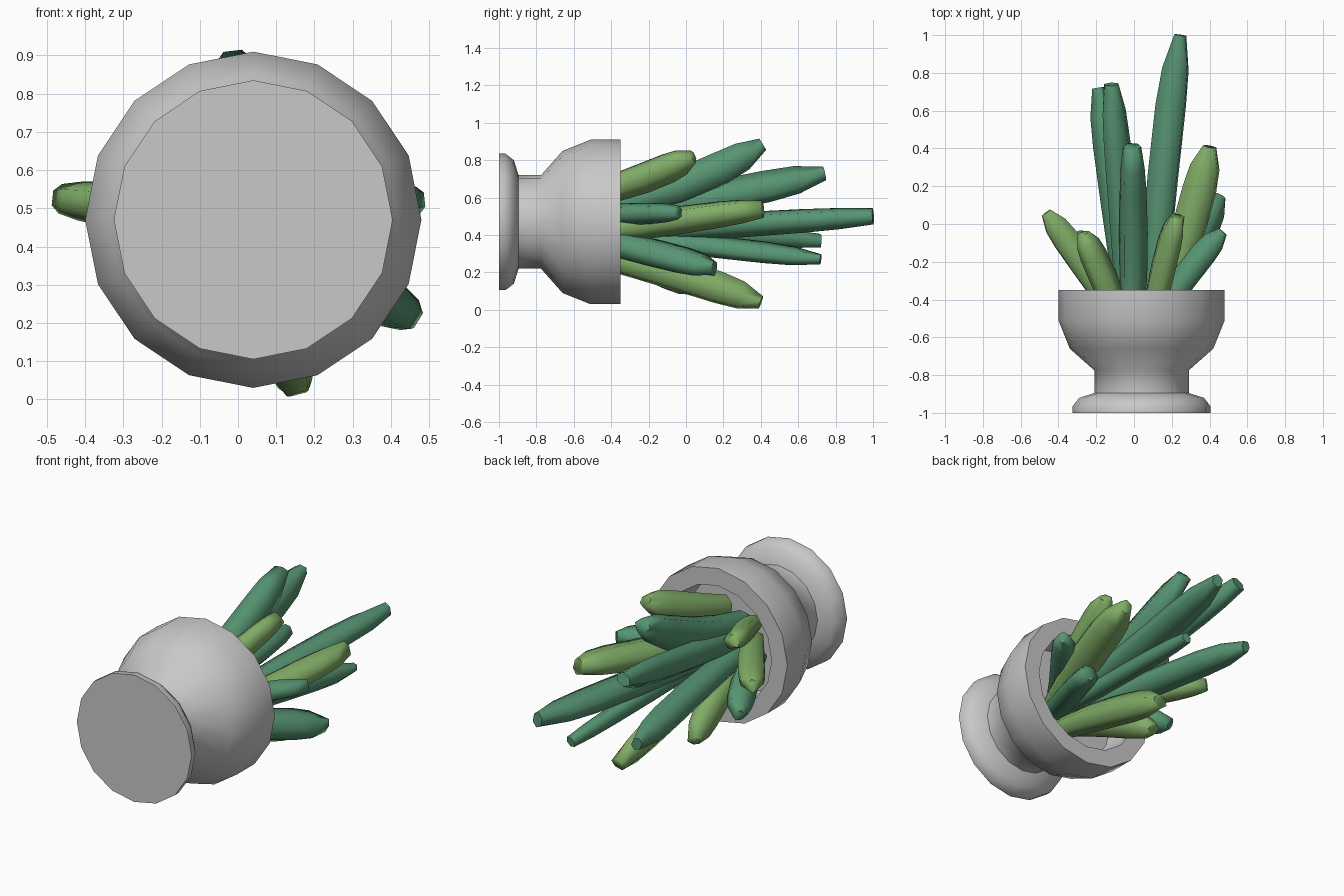
import bpy, bmesh, math
from mathutils import Vector

cube = bpy.data.objects.get("Cube")
if cube:
    bpy.data.objects.remove(cube)

AXIS_X, AXIS_Z = 0.04, 0.47      # centre line of the lying pot, along y
ROOT_Y = -0.5


def material(name, rgb):
    mat = bpy.data.materials.new(name)
    mat.use_nodes = True
    colour = (*rgb, 1)
    mat.diffuse_color = colour
    mat.node_tree.nodes["Principled BSDF"].inputs["Base Color"].default_value = colour
    return mat


grey = material("pot grey", (0.58, 0.58, 0.58))
dark = material("dark green", (0.095, 0.30, 0.17))
light = material("light green", (0.22, 0.42, 0.135))


def skin(name, rings, mat, angle):
    """Join rings of points into a closed, smooth shaded skin."""
    bm = bmesh.new()
    loops = [[bm.verts.new(p) for p in ring] for ring in rings]
    n = len(loops[0])
    for a, b in zip(loops, loops[1:]):
        for i in range(n):
            j = (i + 1) % n
            bm.faces.new((a[i], a[j], b[j], b[i]))
    bm.faces.new(loops[0])
    bm.faces.new(loops[-1])
    bmesh.ops.recalc_face_normals(bm, faces=bm.faces)
    mesh = bpy.data.meshes.new(name)
    bm.to_mesh(mesh)
    bm.free()
    mesh.materials.append(mat)
    obj = bpy.data.objects.new(name, mesh)
    bpy.context.collection.objects.link(obj)
    bpy.ops.object.select_all(action="DESELECT")
    obj.select_set(True)
    bpy.context.view_layer.objects.active = obj
    bpy.ops.object.shade_smooth_by_angle(angle=math.radians(angle))


def circle(radius, y, sides=16):
    turns = [math.tau * i / sides for i in range(sides)]
    return [Vector((AXIS_X + radius * math.sin(a), y, AXIS_Z + radius * math.cos(a)))
            for a in turns]


# Pot: foot, neck, bowl, rim and hollow inside
profile = [(0.365, -1), (0.365, -0.965), (0.33, -0.92), (0.25, -0.895),
           (0.25, -0.775), (0.38, -0.66), (0.44, -0.51), (0.44, -0.35),
           (0.34, -0.35), (0.33, -0.55)]
skin("pot", [circle(r, y) for r, y in profile], grey, 50)

# Leaf sections: position along the leaf, relative width and thickness
SECTIONS = [(0, 0.8, 1), (0.25, 1, 1.2), (0.5, 1.02, 1.32),
            (0.75, 0.95, 1.32), (0.88, 0.85, 1.15), (1, 0.65, 0.5)]


def leaf(name, tip, root, width, bow, mat):
    """Blunt six-sided leaf that runs from the pot and bends outwards."""
    start = Vector((root[0], ROOT_Y, root[1]))
    end = Vector(tip)
    out = Vector((end.x - AXIS_X, 0, end.z - AXIS_Z)).normalized()
    bend = (start + end) / 2 - out * bow * 2
    rings = []
    for t, wide, thick in SECTIONS:
        s = 1 - t
        centre = start * s * s + bend * 2 * s * t + end * t * t
        along = ((bend - start) * s + (end - bend) * t).normalized()
        side = along.cross(out).normalized() * width * wide / 2
        up = side.cross(along).normalized() * width * thick / 2
        rings.append([centre + side * math.cos(a) + up * math.sin(a)
                      for a in (math.tau * i / 6 for i in range(6))])
    skin(name, rings, mat, 75)


# Leaves: tip, root (x, z), width, bow
dark_leaves = [
    ((0.245, 1.0, 0.50), (0.10, 0.41), 0.135, 0.02),
    ((-0.12, 0.74, 0.73), (-0.03, 0.50), 0.14, 0.02),
    ((-0.19, 0.72, 0.37), (-0.03, 0.42), 0.12, 0.01),
    ((0.23, 0.72, 0.27), (0.10, 0.40), 0.10, 0.01),
    ((-0.01, 0.41, 0.885), (-0.01, 0.55), 0.15, 0.06),
    ((0.45, 0.15, 0.22), (0.15, 0.38), 0.14, 0.01),
    ((0.47, -0.04, 0.52), (0.13, 0.51), 0.115, 0.02),
    ((-0.30, -0.05, 0.27), (-0.10, 0.40), 0.12, 0.02),
]
light_leaves = [
    ((0.40, 0.41, 0.54), (0.14, 0.41), 0.15, -0.015),
    ((0.23, 0.04, 0.82), (0.10, 0.62), 0.13, 0.02),
    ((0.15, 0.40, 0.04), (0.08, 0.30), 0.14, 0.02),
    ((-0.465, 0.06, 0.525), (-0.08, 0.48), 0.12, 0.01),
    ((-0.27, -0.05, 0.69), (-0.08, 0.57), 0.12, 0.01),
    ((-0.09, 0.06, 0.11), (-0.01, 0.34), 0.125, 0.02),
]
for label, group, mat in (("dark_leaf", dark_leaves, dark), ("light_leaf", light_leaves, light)):
    for number, (tip, root, width, bow) in enumerate(group, 1):
        leaf(f"{label}_{number}", tip, root, width, bow, mat)
